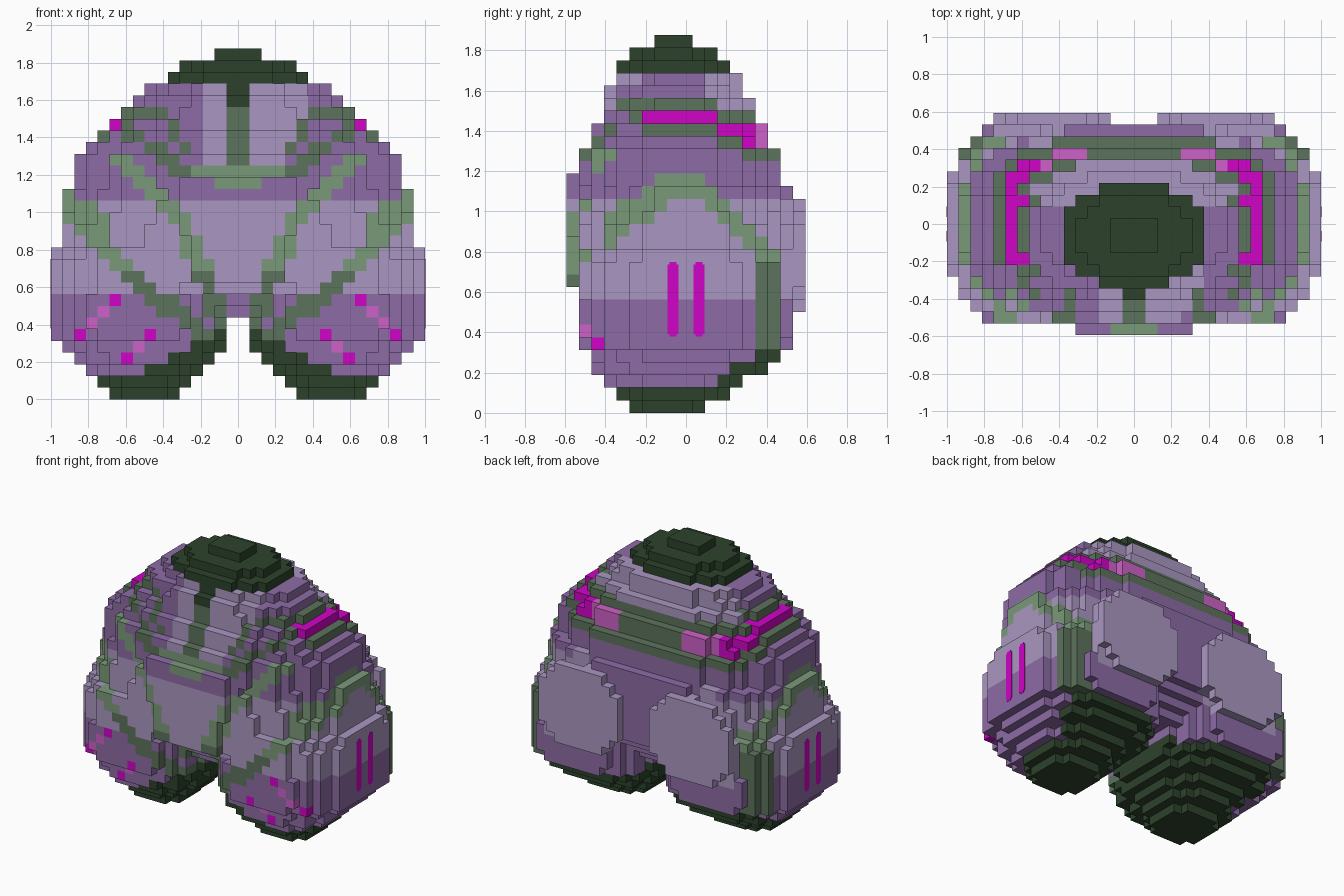
import bpy, bmesh
from mathutils import Vector

if "Cube" in bpy.data.objects:
    bpy.data.objects.remove(bpy.data.objects["Cube"])

S = 0.0625  # block size

# Materials
def srgb(c):
    c /= 255
    return c / 12.92 if c <= 0.04045 else ((c + 0.055) / 1.055) ** 2.4

COLOURS = {"lilac": (170, 151, 194), "purple": (141, 108, 166),
           "light_green": (122, 154, 122), "mid_green": (92, 115, 92),
           "dark_green": (44, 66, 43), "magenta": (208, 4, 198),
           "pale_magenta": (206, 98, 200)}
NAMES = list(COLOURS)
MATS = []
for name, rgb in COLOURS.items():
    m = bpy.data.materials.new(name)
    m.use_nodes = True
    col = tuple(srgb(c) for c in rgb) + (1.0,)
    m.diffuse_color = col
    m.node_tree.nodes["Principled BSDF"].inputs["Base Color"].default_value = col
    MATS.append(m)

# Layer profiles in blocks: inner x, outer x, front y, back y
LEGS = [(5, 11, 5, 11), (4, 12, 4, 13), (3, 13, 3, 14), (2, 14, 2, 16),
        (1, 15, 2, 17)] + [(1, 16, 1, 18)] * 8
# Half width, front y, back y for the layers from 13 up
UPPER = [(15, 1, 18)] * 5 + [(14, 1, 17)] * 3 + [
    (13, 2, 16), (12, 2, 16), (11, 3, 15), (10, 3, 15), (9, 3, 14), (8, 4, 14),
    (6, 4, 13), (5, 5, 12), (2, 7, 10)]
# Roundness of the same layers
ROUND = [3.0, 2.8, 2.6, 2.4, 2.3, 2.5, 2.5, 2.5, 2.8, 2.8, 3.0, 2.4, 2.3, 2.2, 2.3, 2.3, 2.3]
CORE = [(4, 15), (3, 16), (2, 17), (1, 18), (1, 18), (1, 18)]  # layers 7 to 12


def inside(a, j, x0, x1, j0, j1, n):
    """Superellipse cross-section test for a block centre."""
    u = abs(a - (x0 + x1) / 2) / ((x1 - x0) / 2)
    v = abs(j + 0.5 - (j0 + j1) / 2) / ((j1 - j0) / 2)
    return u ** n + v ** n <= 1.0


def part_of(a, j, k):
    """Name of the part that fills a block, or None."""
    # raised round pads on the back and the raised chest plate
    if j == 18:
        pad = ((a - 7) / 5.2) ** 2 + ((k - 12) / 4.6) ** 2 < 1
        return "back_pads" if pad else None
    if j == 0:
        return "chest_plate" if 10 <= k <= 18 and a < 4 + (k - 10) * 0.13 else None
    if k < 13:
        n = 2.4 if k < 3 else 2.7 if k < 6 else 3.0 - 0.16 * max(0, k - 8)
        if inside(a, j, *LEGS[k], n):
            return "legs"
        if k >= 7 and inside(a, j, -11, 11, *CORE[k - 7], 2.6):
            return "body"
        return None
    hw, j0, j1 = UPPER[k - 13]
    if inside(a, j, -hw, hw, j0, j1, ROUND[k - 13]):
        return "cap" if k >= 27 else "head" if k >= 21 else "body"
    return None


DOTS = {(10, 8): 1, (11, 7): 0, (12, 6): 0, (13, 5): 1,
        (7, 5): 1, (8, 4): 0, (9, 3): 1}


def lower_colour(x, y, z):
    """Legs, chest, flanks and back below the shoulders."""
    if z < max(0.13 + 0.5 * max(0, 0.55 - x), 0.13 + 0.6 * max(0, y - 0.1)) and y < 0.47:
        return "dark_green"
    # back
    if y > 0.47 or (y > 0.25 and x < 0.6):
        pad = ((x - 0.5) / 0.4) ** 2 + ((z - 0.79) / 0.31) ** 2 < 1
        return "lilac" if pad else "purple"
    # band down the rear of each flank
    if y > 0.34 and z < 0.75:
        return "mid_green"
    # arch over each flank, running down across the front of the leg
    if y > 0:
        arch = 1.06 - 1.1 * max(0, y - 0.06)
    else:
        arch = 1.06 - 0.72 * max(0, -y - 0.06)
        if y < -0.4 or x < 0.7:
            arch = min(arch, 0.8 + 0.85 * (x - 0.8))
    thick = 0.16 if x > 0.7 else 0.12
    if arch < z < arch + thick and z < 1.2:
        return "light_green" if z > 0.7 else "mid_green"
    # V-shaped chest bands
    if z > arch and y < -0.2:
        if z > 0.9:
            v = 0.27 + (z - 0.9) * 0.9
        else:
            v = 0.2 + (z - 0.7) * 0.35
        if abs(x - v) < 0.055 and z < 1.3:
            return "light_green" if z > 0.7 else "mid_green"
    if z > 1.06 or z < 0.55:
        return "purple"
    return "lilac"


def upper_colour(a, x, y, z, k, side):
    """Shoulder stripes, head panels and crest."""
    if a < 1 and y < 0:
        if k >= 25:
            return "dark_green"
        if k >= 20:
            return "mid_green"
    if y < -0.2:
        # collar bar, then two stripes climbing to each shoulder
        if k == 19 and x < 0.27:
            return "light_green"
        low = 1.25 + 0.75 * (x - 0.33)
        high = min(1.53, 1.35 + 1.3 * (x - 0.28))
        if x > 0.24 and (abs(z - low) < 0.042 or abs(z - high) < 0.045):
            return "mid_green"
        if z < low or k < 20:
            return lower_colour(x, y, z)
        if x > 0.24 and z < high:
            return "purple"
        return "lilac" if a < (6 if side > 0 else 3) else "purple"
    # stripes round the sides, stepping down towards the back
    if (k == 23 and y < 0.14) or (k == 22 and y > 0.14) or (k == 21 and y > 0.28):
        if y > 0.2 and x < 0.25:
            return "mid_green"
        return "pale_magenta" if x < 0.47 and y > 0 else "magenta"
    low, high = (22, 24) if y < 0.14 else (21, 23) if y < 0.28 else (20, 23)
    if k in (low, high):
        return "mid_green"
    if k > high:
        return "lilac" if y > 0.1 or x < 0.3 else "purple"
    return lower_colour(x, y, z)


# Fill the block grid
solid = {}
for k in range(30):
    for j in range(19):
        for i in range(-16, 16):
            part = part_of(abs(i + 0.5), j, k)
            if part:
                solid[(i, j, k)] = part


def colour(cell):
    i, j, k = cell
    a = abs(i + 0.5)
    x, y, z = a * S, (j - 9) * S, (k + 0.5) * S
    if k >= 27:
        return "dark_green"
    if j == 0 and k == 18 and a < 2:
        return "light_green"
    if y < -0.15 and (int(a), k) in DOTS and (i, j - 1, k) not in solid:
        return "magenta" if DOTS[(int(a), k)] else "pale_magenta"
    if k >= 19:
        return upper_colour(a, x, y, z, k, i + 0.5)
    return lower_colour(x, y, z)


def finish(name, bm):
    me = bpy.data.meshes.new(name)
    bm.to_mesh(me)
    bm.free()
    for m in MATS:
        me.materials.append(m)
    ob = bpy.data.objects.new(name, me)
    bpy.context.collection.objects.link(ob)


# One object per part, made of the exposed block faces only
for part in sorted(set(solid.values())):
    bm = bmesh.new()
    verts = {}
    for cell in [c for c, p in solid.items() if p == part]:
        mat = NAMES.index(colour(cell))
        for d in range(3):
            for s in (0, 1):
                near = list(cell)
                near[d] += 2 * s - 1
                if tuple(near) in solid:
                    continue
                ring = []
                for u, v in ((0, 0), (1, 0), (1, 1), (0, 1)):
                    p = list(cell)
                    p[d] += s
                    p[(d + 1) % 3] += u
                    p[(d + 2) % 3] += v
                    p = tuple(p)
                    if p not in verts:
                        verts[p] = bm.verts.new((p[0] * S, (p[1] - 9.5) * S, p[2] * S))
                    ring.append(verts[p])
                bm.faces.new(ring if s else ring[::-1]).material_index = mat
    finish(part, bm)

# Two thin upright stripes on each flank
for side, word in ((1, "left"), (-1, "right")):
    bm = bmesh.new()
    for y in (-0.065, 0.065):
        for w, h in ((0.055, 0.345), (0.035, 0.37)):
            res = bmesh.ops.create_cube(bm, size=1)
            bmesh.ops.scale(bm, vec=(0.004, w, h), verts=res["verts"])
            bmesh.ops.translate(bm, vec=Vector((side, y, 0.565)), verts=res["verts"])
    for f in bm.faces:
        f.material_index = NAMES.index("magenta")
    finish(word + "_flank_stripes", bm)
